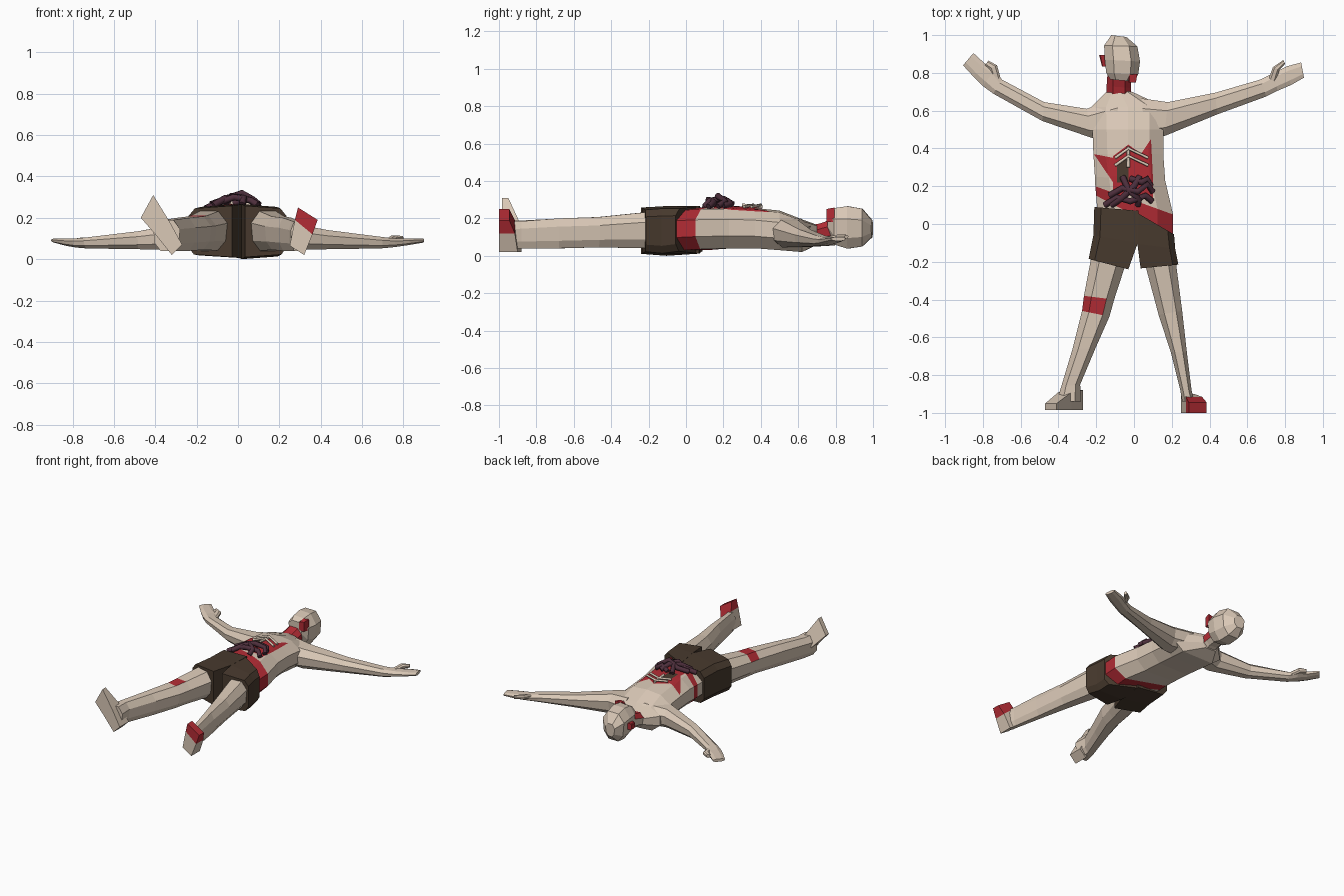
import bpy, bmesh, math
from mathutils import Vector
from mathutils.bvhtree import BVHTree


def material(name, rgb):
    m = bpy.data.materials.new(name)
    m.diffuse_color = (*rgb, 1)
    return m


SKIN = material("pale_skin", (0.70, 0.58, 0.47))
RED = material("red", (0.45, 0.025, 0.035))
BROWN = material("brown_cloth", (0.065, 0.042, 0.027))
PURPLE = material("dark_purple", (0.075, 0.028, 0.045))

# Cross-sections: u runs between the two edge points, v from low to high
BODY = [(-1, .4), (-.6, .9), (0, 1), (.6, .9), (1, .4), (1, -.4), (.65, -1), (-.65, -1), (-1, -.4)]
LIMB = [(-1, .45), (-.5, 1), (.5, 1), (1, .4), (.9, -.5), (.45, -1), (-.45, -1), (-.9, -.5)]
CLOTH = [(-1, .6), (-.7, .9), (1, 1), (1, -1), (-.75, -.9), (-1, -.6)]


def finish(name, bm, mats):
    me = bpy.data.meshes.new(name)
    bm.to_mesh(me)
    bm.free()
    for m in mats:
        me.materials.append(m)
    ob = bpy.data.objects.new(name, me)
    bpy.context.collection.objects.link(ob)
    return ob


def bridge(name, rings, mats, painted=None):
    """Join rings of points; painted(ring, side) picks faces using the second material."""
    bm = bmesh.new()
    rows = [[bm.verts.new(p) for p in r] for r in rings]
    n = len(rows[0])
    for i in range(len(rows) - 1):
        for j in range(n):
            k = (j + 1) % n
            f = bm.faces.new((rows[i][j], rows[i][k], rows[i + 1][k], rows[i + 1][j]))
            f.material_index = int(bool(painted and painted(i, j)))
    bm.faces.new(rows[0])
    last = bm.faces.new(rows[-1])
    last.material_index = int(bool(painted and painted(len(rows) - 2, 0)))
    bmesh.ops.recalc_face_normals(bm, faces=bm.faces)
    return finish(name, bm, mats)


def loft(name, secs, profile, mats=(SKIN,), painted=None):
    """Each section: xa, ya, xb, yb, z_low, z_high."""
    rings = []
    for xa, ya, xb, yb, lo, hi in secs:
        rings.append([(xa + (xb - xa) * (u + 1) / 2, ya + (yb - ya) * (u + 1) / 2,
                       lo + (hi - lo) * (v + 1) / 2) for u, v in profile])
    return bridge(name, rings, mats, painted)


# Torso with a red band round the waist
torso = loft("torso", [
    (-.19, 0, .19, -.12, .03, .245),
    (-.20, .15, .205, -.06, .03, .255),
    (-.205, .20, .207, .05, .035, .26),
    (-.207, .25, .165, .23, .04, .262),
    (-.215, .37, .155, .37, .04, .255),
    (-.22, .50, .157, .50, .03, .242),
    (-.225, .62, .16, .62, .02, .195),
    (-.14, .705, -.01, .70, .06, .165)], BODY, (SKIN, RED), lambda i, j: i == 1)

# Shorts, one leg each side
loft("shorts_left", [(-.21, .09, .025, .07, .012, .265), (-.215, -.06, .02, -.10, .005, .266),
                     (-.24, -.185, -.03, -.24, .01, .258)], CLOTH, (BROWN,))
loft("shorts_right", [(.212, -.055, -.01, .075, .012, .265), (.218, -.13, .018, -.105, 0, .266),
                      (.235, -.215, .035, -.235, .01, .258)], CLOTH, (BROWN,))

# Legs, the left one with a red band on top
loft("leg_left", [(-.225, -.17, -.04, -.2, .04, .235), (-.265, -.38, -.105, -.40, .045, .212),
                  (-.275, -.46, -.13, -.49, .045, .207), (-.325, -.66, -.205, -.66, .04, .20),
                  (-.385, -.86, -.285, -.85, .04, .19), (-.41, -.94, -.28, -.94, .04, .19)],
     LIMB, (SKIN, RED), lambda i, j: i == 1 and j in (0, 1))
loft("leg_right", [(.22, -.19, .055, -.2, .04, .235), (.255, -.46, .13, -.48, .045, .207),
                   (.28, -.68, .195, -.68, .04, .20), (.305, -.88, .245, -.88, .04, .185),
                   (.32, -.94, .255, -.94, .04, .18)], LIMB)


# Feet: rows from heel to toe, each with x/z of both edges and the depth of the upper side
def foot(name, rows, sole, painted=None):
    rings = [[(xa, sole, za), (xb, sole, zb), (xb, top, zb), (xa, top, za)]
             for xa, za, xb, zb, top in rows]
    bridge(name, rings, (SKIN, RED), painted)


foot("foot_left", [(-.32, .02, -.27, .07, -.88), (-.40, .12, -.33, .18, -.89),
                   (-.47, .20, -.41, .31, -.95)], -.985)
foot("foot_right", [(.32, .02, .25, .065, -.90), (.36, .12, .275, .19, -.915),
                    (.385, .19, .29, .25, -.945)], -1, lambda i, j: i == 1)

# Arms and hands
loft("arm_right", [(.04, .665, .06, .45, .05, .20), (.18, .645, .16, .465, .045, .19),
                   (.43, .695, .44, .58, .048, .14), (.67, .765, .70, .675, .052, .108),
                   (.74, .80, .76, .705, .058, .10), (.81, .835, .83, .735, .068, .10),
                   (.885, .855, .90, .775, .08, .10)], LIMB)
loft("arm_left", [(-.08, .67, -.1, .45, .05, .20), (-.25, .61, -.22, .455, .045, .18),
                  (-.475, .645, -.485, .545, .048, .135), (-.70, .765, -.745, .69, .052, .105),
                  (-.735, .82, -.80, .73, .056, .10), (-.79, .85, -.85, .78, .065, .10),
                  (-.85, .905, -.905, .84, .08, .10)], LIMB)
loft("thumb_right", [(.71, .76, .75, .75, .07, .10), (.735, .83, .77, .815, .085, .115),
                     (.79, .868, .80, .848, .09, .112)], LIMB)
loft("thumb_left", [(-.70, .75, -.74, .74, .06, .095), (-.725, .84, -.765, .82, .07, .105),
                    (-.77, .865, -.79, .84, .075, .10)], LIMB)

# Neck and head
loft("neck", [(-.145, .66, -.015, .66, .05, .16), (-.145, .73, -.015, .72, .075, .175),
              (-.14, .80, -.015, .79, .08, .20)], LIMB, (SKIN, RED), lambda i, j: j in (0, 1, 2, 3))
loft("head", [(-.125, .765, -.01, .755, .13, .235), (-.147, .80, .022, .79, .06, .255),
              (-.155, .87, .032, .86, .038, .265), (-.158, .945, .018, .94, .05, .252),
              (-.12, 1, -.04, .99, .10, .19)], LIMB)
loft("torn_ear", [(-.185, .895, -.14, .895, .13, .18), (-.17, .835, -.14, .835, .12, .17)], CLOTH, (RED,))
loft("torn_jaw", [(-.03, .75, .01, .75, .18, .25), (-.03, .79, .018, .795, .18, .258)], CLOTH, (RED,))

# Flat patches laid on the torso
bm = bmesh.new()
bm.from_mesh(torso.data)
tree = BVHTree.FromBMesh(bm)
bm.free()


def patch(name, pts, mat, lift=.003):
    b = bmesh.new()
    b.faces.new([b.verts.new((x, y, 1)) for x, y in pts])
    bmesh.ops.triangulate(b, faces=b.faces)
    bmesh.ops.subdivide_edges(b, edges=b.edges, cuts=7, use_grid_fill=True)
    for v in b.verts:
        hit = tree.ray_cast(v.co, Vector((0, 0, -1)))[0]
        v.co.z = (hit.z if hit else .2) + lift
    b.normal_update()
    for f in b.faces:
        if f.normal.z < 0:
            f.normal_flip()
    finish(name, b, (mat,))


patch("red_patch_left", [(-.212, .37), (-.11, .35), (-.06, .27), (-.09, .19)], RED)
patch("red_patch_right", [(.09, .45), (.03, .36), (.01, .2), (.1, .12), (.1, .25)], RED)
patch("red_patch_middle", [(-.11, .36), (-.03, .42), (.07, .35), (.09, .15), (-.11, .15)], RED, .004)
patch("dark_hollow", [(-.09, .32), (-.03, .35), (-.03, .22), (-.09, .22)], BROWN, .006)


# Tubes with a four-sided section
def tube(name, pts, r, mat):
    cu = bpy.data.curves.new(name, 'CURVE')
    cu.dimensions = '3D'
    cu.bevel_depth, cu.bevel_resolution, cu.use_fill_caps = r, 1, True
    s = cu.splines.new('POLY')
    s.points.add(len(pts) - 1)
    for p, q in zip(s.points, pts):
        p.co = (*q, 1)
    cu.materials.append(mat)
    ob = bpy.data.objects.new(name, cu)
    bpy.context.collection.objects.link(ob)
    bpy.ops.object.select_all(action='DESELECT')
    ob.select_set(True)
    bpy.context.view_layer.objects.active = ob
    bpy.ops.object.convert(target='MESH')


# Exposed rib arcs and breast bone
for i, y in enumerate((.36, .32)):
    tube(f"rib_{i}", [(-.10, y - .01, .262), (-.03, y + .04, .272), (.075, y - .01, .262)], .008, SKIN)
tube("breast_bone", [(-.03, .41, .26), (-.03, .30, .272)], .009, SKIN)

# Coiled tubes over the belly
coils = [
    [(-.155, .10, .245), (-.09, .14, .275), (-.02, .12, .30), (.06, .15, .285), (.095, .12, .262)],
    [(-.13, .15, .265), (-.06, .19, .29), (.02, .17, .32), (.07, .21, .29), (.10, .17, .265)],
    [(-.06, .25, .27), (-.03, .18, .305), (.03, .13, .295), (.02, .10, .265)],
    [(.03, .25, .275), (.0, .20, .305), (-.06, .14, .295), (-.12, .10, .26)],
    [(-.02, .24, .27), (.04, .22, .295), (.07, .24, .275), (.09, .20, .27)]]
for i, pts in enumerate(coils):
    tube(f"coil_{i}", pts, .017, PURPLE)
